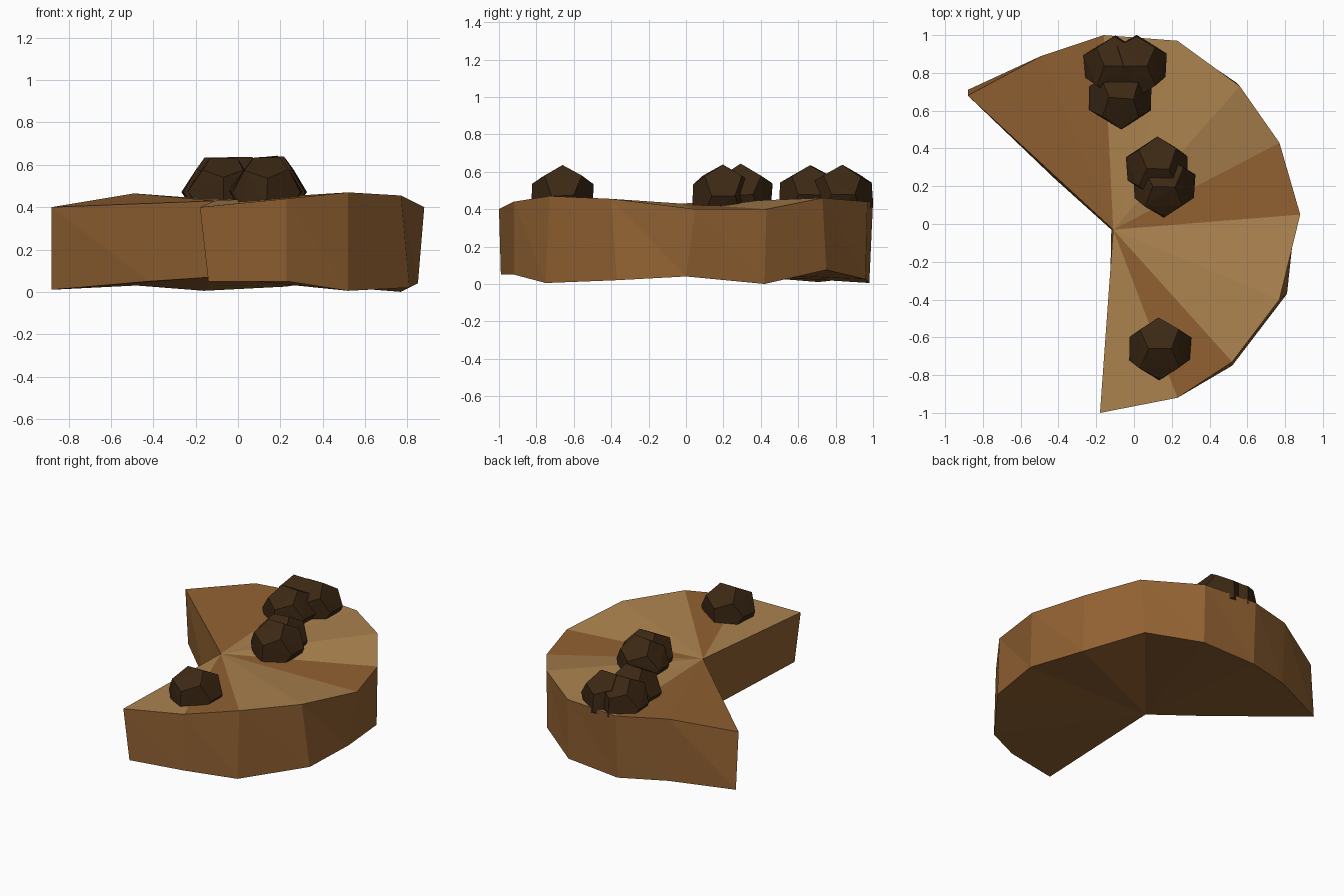
import bpy, bmesh, math, random
from mathutils import Vector

if "Cube" in bpy.data.objects:
    bpy.data.objects.remove(bpy.data.objects["Cube"])

random.seed(4)


def material(name, rgb):
    m = bpy.data.materials.new(name)
    m.diffuse_color = (*rgb, 1)
    m.use_nodes = True
    m.node_tree.nodes["Principled BSDF"].inputs["Base Color"].default_value = m.diffuse_color
    return m


crust = material("baked brown", (0.285, 0.120, 0.032))
crumb = material("golden brown", (0.41, 0.225, 0.078))
choc = material("dark chocolate", (0.045, 0.021, 0.007))


def make_object(name, bm, mats):
    mesh = bpy.data.meshes.new(name)
    bm.to_mesh(mesh)
    bm.free()
    for m in mats:
        mesh.materials.append(m)
    ob = bpy.data.objects.new(name, mesh)
    bpy.context.collection.objects.link(ob)
    return ob


# Cookie outline, clockwise from the back left tip: top rim and bottom rim
top_rim = [(-.38, .22, .42), (-.88, .68, .40), (-.49, .89, .465), (-.16, 1, .44),
           (.23, .97, .44), (.56, .73, .46), (.77, .43, .40), (.88, .05, .40),
           (.77, -.40, .455), (.52, -.73, .47), (.23, -.92, .44), (-.18, -1, .40)]
low_rim = [(-.42, .24, .05), (-.88, .71, .01), (-.48, .88, .03), (-.16, .98, .005),
           (.23, .96, .025), (.54, .75, .075), (.77, .42, .0), (.85, .0, .04),
           (.81, -.37, .02), (.52, -.75, .005), (.23, -.92, .05), (-.14, -.99, .05)]
dark_wedges = {0, 1, 2, 6, 9}

# Cookie slab: fans on top and bottom around the notch apex, walls between
bm = bmesh.new()
top = [bm.verts.new(p) for p in top_rim]
low = [bm.verts.new(p) for p in low_rim]
apex_top = bm.verts.new((-.11, -.03, .43))
apex_low = bm.verts.new((-.12, -.03, .07))
for i in range(len(top) - 1):
    f = bm.faces.new((apex_top, top[i + 1], top[i]))
    f.material_index = 0 if i in dark_wedges else 1
    bm.faces.new((apex_low, low[i], low[i + 1]))
ring_t, ring_l = top + [apex_top], low + [apex_low]
for i in range(len(ring_t)):
    j = (i + 1) % len(ring_t)
    bm.faces.new((ring_t[i], ring_t[j], ring_l[i]))
    bm.faces.new((ring_t[j], ring_l[j], ring_l[i]))
bmesh.ops.recalc_face_normals(bm, faces=bm.faces)
make_object("cookie", bm, [crust, crumb])


# Chocolate chips: dodecahedra with an edge on top
def chip(name, centre, radius=0.174):
    phi = (1 + math.sqrt(5)) / 2
    s = (-1, 1)
    pts = [(a, b, c) for a in s for b in s for c in s]
    for a in s:
        for b in s:
            pts += [(a / phi, 0, b * phi), (a * phi, b / phi, 0), (0, a * phi, b / phi)]
    bm = bmesh.new()
    for p in pts:
        wobble = Vector([random.uniform(-.006, .006) for _ in range(3)])
        bm.verts.new(Vector(centre) + Vector(p) * (radius / math.sqrt(3)) + wobble)
    bmesh.ops.convex_hull(bm, input=bm.verts)
    bmesh.ops.recalc_face_normals(bm, faces=bm.faces)
    make_object(name, bm, [choc])


spots = [(.135, -.66), (.125, .295), (.16, .195), (-.07, .665), (.01, .835), (-.10, .835)]
for n, (x, y) in enumerate(spots):
    chip(f"chocolate_chip_{n + 1}", (x, y, .475))
